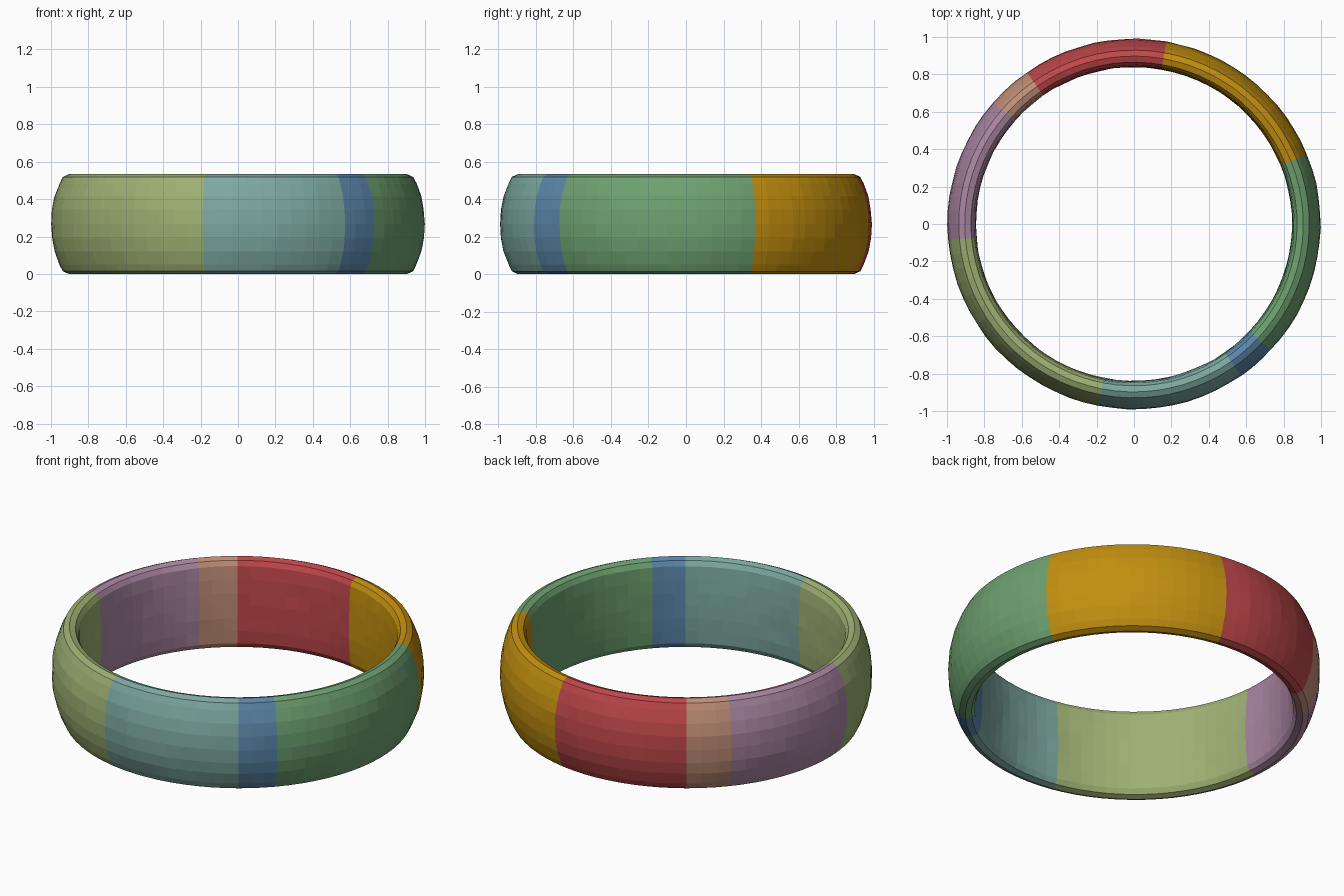
import bpy, bmesh, math, random

if "Cube" in bpy.data.objects:
    bpy.data.objects.remove(bpy.data.objects["Cube"])

random.seed(4)

# Closed band cross-section as (radius, height), domed on the outside
PROFILE = [
    (0.905, 0.0), (0.937, 0.015), (0.955, 0.05), (0.980, 0.12), (0.994, 0.19),
    (0.998, 0.267), (0.994, 0.345), (0.980, 0.415), (0.955, 0.482), (0.937, 0.518),
    (0.905, 0.533), (0.872, 0.522), (0.856, 0.495), (0.849, 0.42), (0.846, 0.34),
    (0.845, 0.267), (0.846, 0.19), (0.849, 0.115), (0.856, 0.04), (0.872, 0.011),
]
DEPTH = 0.992  # the ring is a touch shallower than it is wide

# Start angle in degrees and colour of each segment, counter-clockwise
SEGMENTS = [
    ("band_gold", 22, (0.76, 0.56, 0.06)),
    ("band_red", 80, (0.75, 0.28, 0.29)),
    ("band_tan", 125, (0.76, 0.56, 0.47)),
    ("band_mauve", 139, (0.67, 0.53, 0.64)),
    ("band_olive", 185, (0.62, 0.69, 0.45)),
    ("band_teal", 259, (0.49, 0.66, 0.63)),
    ("band_blue", 305, (0.36, 0.53, 0.67)),
    ("band_green", 317, (0.43, 0.63, 0.44)),
]


def linear(c):
    return c / 12.92 if c <= 0.04045 else ((c + 0.055) / 1.055) ** 2.4


def section(angle):
    """Slightly hand-worked cross-section points at one angle."""
    a = math.radians(angle)
    pts = []
    for r, z in PROFILE:
        if 0.03 < z < 0.5:
            r += random.uniform(-0.002, 0.002)
        pts.append((r * math.cos(a), r * math.sin(a) * DEPTH, z))
    return pts


def make_segment(name, sections, colour):
    bm = bmesh.new()
    rows = [[bm.verts.new(p) for p in s] for s in sections]
    n = len(PROFILE)
    for a, b in zip(rows, rows[1:]):
        for j in range(n):
            k = (j + 1) % n
            bm.faces.new((a[j], b[j], b[k], a[k]))
    mesh = bpy.data.meshes.new(name)
    bm.to_mesh(mesh)
    bm.free()
    mat = bpy.data.materials.new(name + "_colour")
    mat.diffuse_color = (*[linear(c) for c in colour], 1)
    mat.use_nodes = True
    mat.node_tree.nodes["Principled BSDF"].inputs["Base Color"].default_value = mat.diffuse_color
    mesh.materials.append(mat)
    obj = bpy.data.objects.new(name, mesh)
    bpy.context.collection.objects.link(obj)


# Neighbouring segments share their seam section so the ring is continuous
seams = [section(start) for _, start, _ in SEGMENTS]
for i, (name, start, colour) in enumerate(SEGMENTS):
    nxt = (i + 1) % len(SEGMENTS)
    end = SEGMENTS[nxt][1] + (360 if nxt == 0 else 0)
    steps = max(2, round((end - start) / 4.6))
    inner = [section(start + (end - start) * s / steps) for s in range(1, steps)]
    make_segment(name, [seams[i]] + inner + [seams[nxt]], colour)
